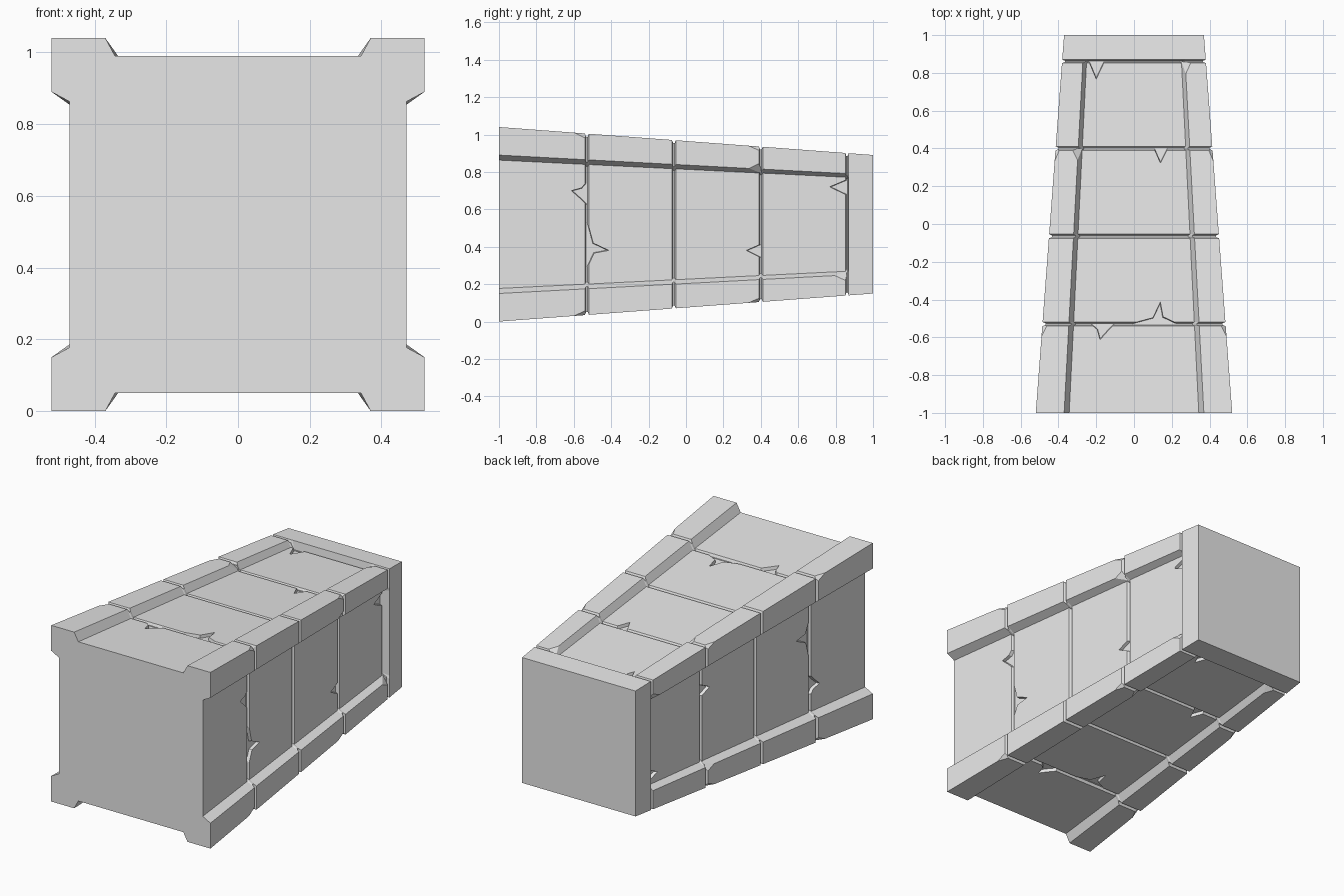
import bpy, bmesh

cube = bpy.data.objects.get("Cube")
if cube:
    bpy.data.objects.remove(cube, do_unlink=True)

OUT, PANEL, TOP_IN, FLOOR_IN = 0.52, 0.47, 0.37, 0.343
MID_Z = 0.52
GROOVES = (-0.53, -0.065, 0.4)
CAP_GROOVE = 0.86


def taper(y):
    """Scale of the cross-section along the length."""
    return 1 - 0.144 * (y + 1)


def turn(x, z, k):
    """Quarter turns about the long axis."""
    for _ in range(k):
        x, z = z, -x
    return x, z


def place(u, h, y, k):
    x, z = turn(u, h, k)
    return x, y, z + MID_Z


def ring(bm, y, panel=PANEL, shrink=1.0):
    """Square section with a recessed panel on each side."""
    s = taper(y) * shrink
    side = [(-OUT, OUT), (-TOP_IN, OUT), (-FLOOR_IN, panel),
            (FLOOR_IN, panel), (TOP_IN, OUT)]
    return [bm.verts.new(place(u * s, h * s, y, k))
            for k in range(4) for u, h in side]


def finish(bm, name):
    bmesh.ops.recalc_face_normals(bm, faces=bm.faces)
    mesh = bpy.data.meshes.new(name)
    bm.to_mesh(mesh)
    bm.free()
    obj = bpy.data.objects.new(name, mesh)
    bpy.context.collection.objects.link(obj)
    return obj


# Tapered pillar, lofted through its grooves
bm = bmesh.new()
rings = [ring(bm, -1)]
for g in GROOVES:
    rings += [ring(bm, g - 0.011), ring(bm, g - 0.004, shrink=0.965),
              ring(bm, g + 0.004, shrink=0.965), ring(bm, g + 0.011)]
rings += [ring(bm, CAP_GROOVE - 0.008),
          ring(bm, CAP_GROOVE - 0.003, shrink=0.96),
          ring(bm, CAP_GROOVE + 0.004, shrink=0.96),
          ring(bm, CAP_GROOVE + 0.010, panel=OUT),
          ring(bm, 1, panel=OUT)]
for a, b in zip(rings, rings[1:]):
    n = len(a)
    for i in range(n):
        j = (i + 1) % n
        bm.faces.new((a[i], a[j], b[j], b[i]))
bm.faces.new(rings[0])
bm.faces.new(rings[-1])
pillar = finish(bm, "stone_pillar")

# Crack outlines on a panel: across, along
CRACKS = [
    [(-0.03, -0.53), (0.10, -0.495), (0.14, -0.41), (0.155, -0.49), (0.24, -0.53)],
    [(-0.23, -0.53), (-0.195, -0.56), (-0.18, -0.615), (-0.14, -0.57), (-0.10, -0.53)],
    [(0.105, 0.4), (0.14, 0.32), (0.18, 0.4)],
    [(-0.24, 0.86), (-0.2, 0.765), (-0.155, 0.86)],
]
# Chip corners as across, up, offset along
INNER_CHIP = [(-0.335, 0.465, 0), (-0.42, 0.525, 0), (-0.33, 0.55, 0), (-0.367, 0.527, -0.08)]
OUTER_CHIP = [(0.525, 0.485, 0), (0.485, 0.525, 0), (0.55, 0.55, 0), (0.523, 0.523, -0.08)]


def cut_crack(bm, outline, k):
    cu = sum(u for u, y in outline) / len(outline)
    base_y = outline[0][1]
    low, high = [], []
    for u, y in outline:
        lu, ly = cu + (u - cu) * 0.9, base_y + (y - base_y) * 0.9
        low.append(bm.verts.new(place(lu, PANEL * taper(ly) - 0.018, ly, k)))
        high.append(bm.verts.new(place(u, PANEL * taper(y) + 0.006, y, k)))
    n = len(outline)
    for i in range(n):
        j = (i + 1) % n
        bm.faces.new((low[i], low[j], high[j], high[i]))
    bm.faces.new(low)
    bm.faces.new(high)


def cut_chip(bm, points, y0, k, flip=1):
    v = []
    for u, h, dy in points:
        s = taper(y0 + dy)
        v.append(bm.verts.new(place(flip * u * s, h * s, y0 + dy, k)))
    for skip in range(4):
        bm.faces.new([p for i, p in enumerate(v) if i != skip])


# Cracks and chips repeat on all four sides
bm = bmesh.new()
for k in range(4):
    for outline in CRACKS:
        cut_crack(bm, outline, k)
    cut_chip(bm, INNER_CHIP, GROOVES[2], k)
    cut_chip(bm, INNER_CHIP, CAP_GROOVE - 0.003, k, flip=-1)
    for g in (GROOVES[0], GROOVES[2]):
        cut_chip(bm, OUTER_CHIP, g, k)
cutter = finish(bm, "crack_cutter")
cutter.hide_render = True

mod = pillar.modifiers.new("cracks", "BOOLEAN")
mod.operation = "DIFFERENCE"
mod.solver = "EXACT"
mod.object = cutter
bpy.context.view_layer.objects.active = pillar
pillar.select_set(True)
bpy.ops.object.modifier_apply(modifier=mod.name)
bpy.data.objects.remove(cutter, do_unlink=True)

# Plain grey stone
stone = bpy.data.materials.new("grey_stone")
stone.use_nodes = True
stone.diffuse_color = (0.8, 0.8, 0.8, 1)
stone.node_tree.nodes["Principled BSDF"].inputs["Base Color"].default_value = (0.8, 0.8, 0.8, 1)
pillar.data.materials.clear()
pillar.data.materials.append(stone)
